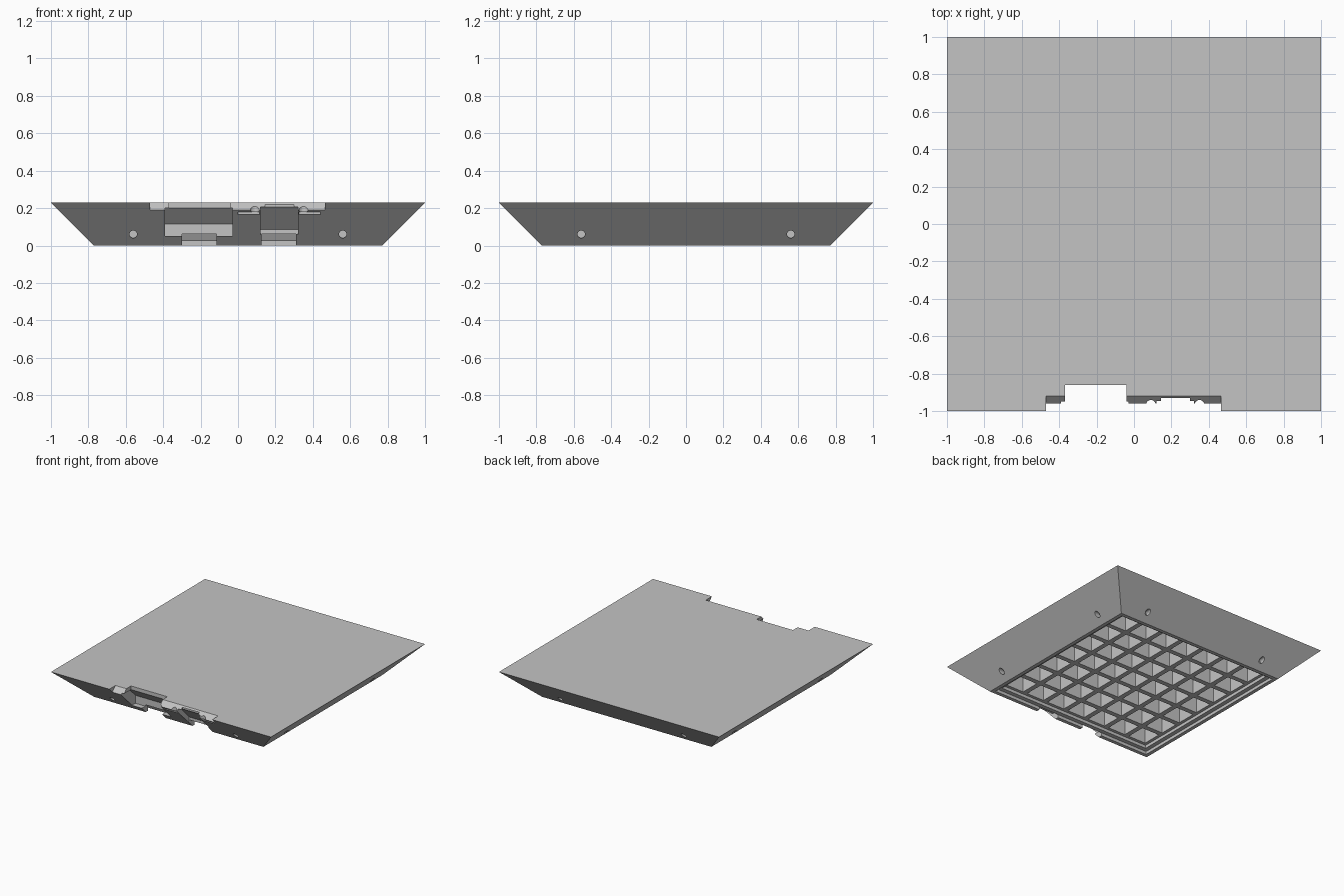
import bpy, bmesh, math
from mathutils import Matrix

cube = bpy.data.objects.get("Cube")
if cube:
    bpy.data.objects.remove(cube, do_unlink=True)

grey = bpy.data.materials.new("plain grey")
grey.use_nodes = True
tone = (0.55, 0.55, 0.55, 1)
grey.diffuse_color = tone
grey.node_tree.nodes["Principled BSDF"].inputs["Base Color"].default_value = tone

H, LOW = 0.23, 0.77        # height, half width of the base


def make(name, bm):
    bmesh.ops.recalc_face_normals(bm, faces=bm.faces)
    mesh = bpy.data.meshes.new(name)
    bm.to_mesh(mesh)
    bm.free()
    mesh.materials.append(grey)
    ob = bpy.data.objects.new(name, mesh)
    bpy.context.collection.objects.link(ob)
    return ob


def box(bm, x0, x1, y0, y1, z0, z1):
    size = Matrix.Diagonal((x1 - x0, y1 - y0, z1 - z0, 1))
    mid = Matrix.Translation(((x0 + x1) / 2, (y0 + y1) / 2, (z0 + z1) / 2))
    bmesh.ops.create_cube(bm, size=1, matrix=mid @ size)


def prism(bm, x0, x1, profile):
    """Extrude a (y, z) profile along x."""
    face = bm.faces.new([bm.verts.new((x0, y, z)) for y, z in profile])
    out = bmesh.ops.extrude_face_region(bm, geom=[face])["geom"]
    moved = [v for v in out if isinstance(v, bmesh.types.BMVert)]
    bmesh.ops.translate(bm, verts=moved, vec=(x1 - x0, 0, 0))


def cylinder(bm, r, depth, matrix):
    bmesh.ops.create_cone(bm, cap_ends=True, segments=20, radius1=r,
                          radius2=r, depth=depth, matrix=matrix)


# Flared slab
bm = bmesh.new()
box(bm, -LOW, LOW, -LOW, LOW, 0, H)
for v in bm.verts:
    if v.co.z > H / 2:
        v.co.x *= 1 / LOW
        v.co.y *= 1 / LOW
body = make("flared_slab", bm)
cutters = []


def cut(name, build, *args):
    bm = bmesh.new()
    build(bm, *args)
    ob = make(name, bm)
    ob.hide_render = True
    cutters.append(ob)
    mod = body.modifiers.new(name, 'BOOLEAN')
    mod.operation, mod.solver, mod.object = 'DIFFERENCE', 'EXACT', ob


# Stepped recess under the base
for half, top in ((0.74, 0.025), (0.705, 0.05)):
    cut("base_step", box, -half, half, -half, half, -0.1, top)


# Waffle pockets between the ribs
def pockets(bm):
    n, pitch, rib = 7, 0.2, 0.04
    for i in range(n):
        for j in range(n):
            x, y = (i - (n - 1) / 2) * pitch, (j - (n - 1) / 2) * pitch
            h = (pitch - rib) / 2
            box(bm, x - h, x + h, y - h, y + h, -0.05, 0.19)


cut("pockets", pockets)


# Pin holes, two on each side
def pin_holes(bm):
    for k in range(4):
        turn = Matrix.Rotation(k * math.pi / 2, 4, 'Z')
        for x in (-0.56, 0.56):
            place = Matrix.Translation((x, -0.84, 0.06))
            cylinder(bm, 0.02, 0.1, turn @ place @ Matrix.Rotation(math.pi / 2, 4, 'X'))


cut("pin_holes", pin_holes)

# Bevelled notches along the front top edge
bevel = [(-1.1, 0.19), (-0.96, 0.19), (-0.9, 0.25), (-1.1, 0.25)]
cut("left_notch", prism, -0.47, -0.3, bevel)
cut("right_notch", prism, -0.1, 0.465, bevel)


# Sockets with a sloped back parallel to the outside
def socket(offset, floor, kink, top):
    return [(-1.1, floor), (-offset - kink, floor), (-offset - kink, kink),
            (-offset - top, top), (-1.1, top)]


cut("wide_socket", prism, -0.39, -0.03, socket(0.66, 0.05, 0.115, 0.2))
cut("wide_mouth", box, -0.37, -0.04, -1.1, -0.86, 0.18, 0.3)
cut("narrow_socket", prism, 0.12, 0.32, socket(0.72, 0.06, 0.085, 0.205))
cut("narrow_mouth", box, 0.145, 0.3, -1.1, -0.93, 0.18, 0.3)

# Sloped slots at the foot of each socket
foot = [(-0.9, -0.05), (-0.7, -0.05), (-0.76, 0.062), (-0.9, 0.062)]
cut("wide_foot", prism, -0.3, -0.115, foot)
cut("narrow_foot", prism, 0.125, 0.31, foot)


# Clip ledges and round grooves
def ledges(bm):
    box(bm, 0, 0.115, -1, -0.925, 0.165, 0.18)
    box(bm, 0.325, 0.44, -1, -0.925, 0.165, 0.18)


def grooves(bm):
    for x in (0.09, 0.35):
        cylinder(bm, 0.026, 0.1, Matrix.Translation((x, -0.967, 0.222)))


cut("clip_ledges", ledges)
cut("round_grooves", grooves)

# Apply all cuts and remove the cutters
graph = bpy.context.evaluated_depsgraph_get()
done = bpy.data.meshes.new_from_object(body.evaluated_get(graph))
body.modifiers.clear()
body.data = done
for ob in cutters:
    bpy.data.objects.remove(ob, do_unlink=True)
